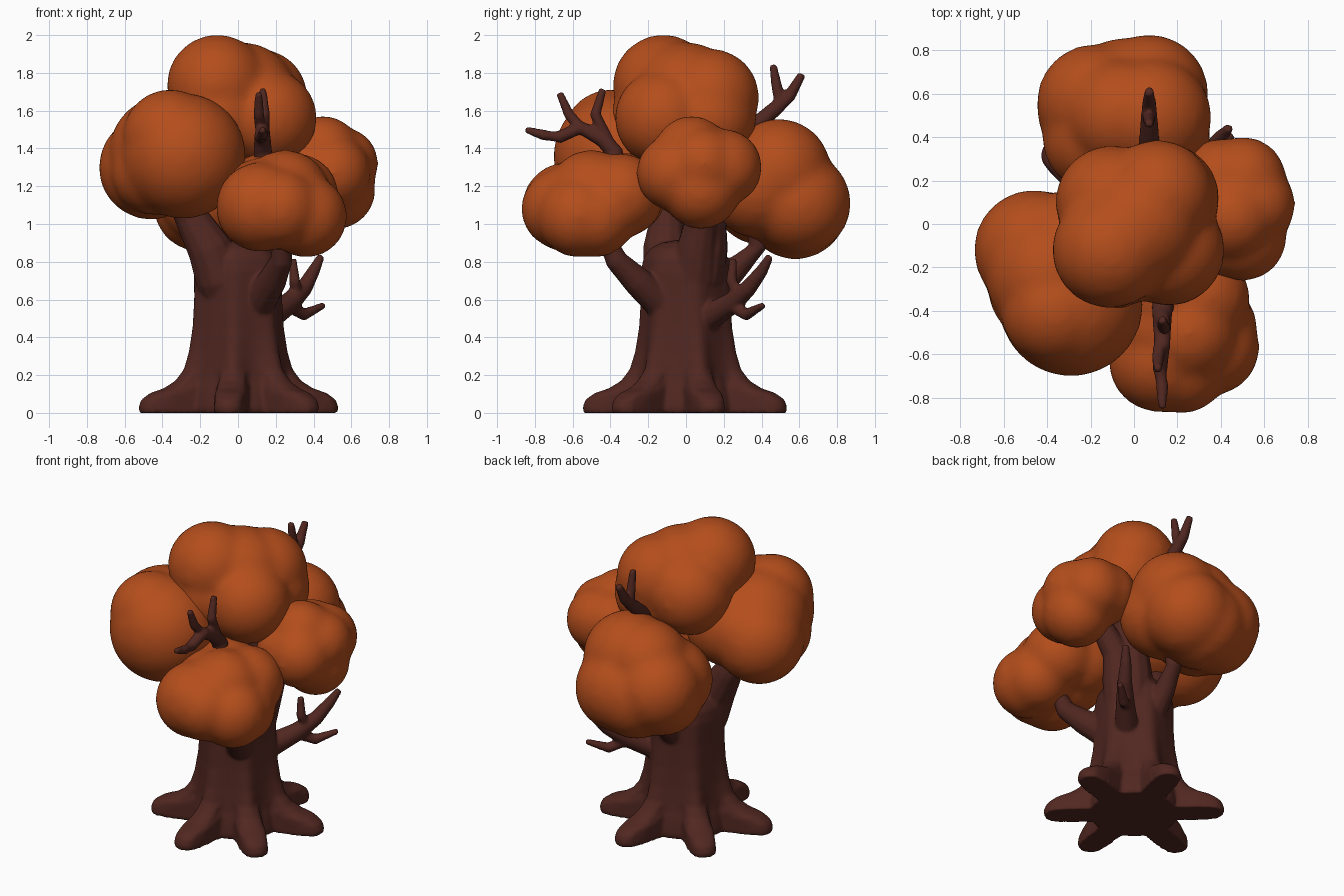
import bpy, bmesh, math
from mathutils import Vector, Matrix


def material(name, rgb):
    m = bpy.data.materials.new(name)
    m.diffuse_color = (*rgb, 1)
    return m


BARK = material("dark brown bark", (0.082, 0.020, 0.0145))
LEAF = material("orange leaves", (0.455, 0.075, 0.0115))


def finish(name, bm, mat, voxel, smooth):
    """Fuse overlapping closed pieces into one soft skin."""
    bmesh.ops.recalc_face_normals(bm, faces=bm.faces)
    me = bpy.data.meshes.new(name)
    bm.to_mesh(me)
    bm.free()
    me.materials.append(mat)
    ob = bpy.data.objects.new(name, me)
    bpy.context.collection.objects.link(ob)
    r = ob.modifiers.new("fuse", 'REMESH')
    r.mode = 'VOXEL'
    r.voxel_size = voxel
    r.use_smooth_shade = True
    s = ob.modifiers.new("soften", 'SMOOTH')
    s.factor = 0.5
    s.iterations = smooth


def loft(bm, rings):
    """Skin a list of point rings and cap both ends."""
    rows = [[bm.verts.new(p) for p in ring] for ring in rings]
    n = len(rows[0])
    for a, b in zip(rows, rows[1:]):
        for i in range(n):
            j = (i + 1) % n
            bm.faces.new((a[i], a[j], b[j], b[i]))
    bm.faces.new(rows[0][::-1])
    bm.faces.new(rows[-1])


def tube(bm, path, n=12):
    """Tapered branch along (x, y, z, radius) points."""
    pts = [Vector(p[:3]) for p in path]
    rings = []
    for i, p in enumerate(pts):
        d = (pts[min(i + 1, len(pts) - 1)] - pts[max(i - 1, 0)]).normalized()
        u = d.cross(Vector((0.31, 0.9, 0.1))).normalized()
        v = d.cross(u)
        r = path[i][3]
        rings.append([p + (u * math.cos(t) + v * math.sin(t)) * r
                      for t in (2 * math.pi * k / n for k in range(n))])
    loft(bm, rings)


# trunk with six spreading roots: (z, radius between roots, radius along roots)
PROFILE = [(0, .27, .545), (.03, .275, .55), (.07, .27, .535), (.105, .265, .485),
           (.13, .26, .41), (.17, .25, .345), (.23, .24, .30), (.32, .232, .272),
           (.45, .225, .25), (.6, .222, .24), (.75, .225, .24), (.82, .215, .225),
           (.87, .185, .19), (.9, .13, .135), (.915, .05, .05)]
ROOTS = [math.radians(a) for a in (16, 76, 138, 198, 264, 318)]
bm = bmesh.new()
rings = []
for z, core, root in PROFILE:
    ring = []
    for k in range(180):
        t = 2 * math.pi * k / 180
        d = min(abs(math.remainder(t - a, 2 * math.pi)) for a in ROOTS)
        # root outline: a parallel-sided, round-ended bar
        w = .085
        s = min(abs(math.sin(d)) * (root - .03) / w, 1)
        end = root - w + w * math.sqrt(1 - s * s)
        bar = min(end, w / max(math.sin(d), .01))
        r = max(core, bar) if root > .33 else core + (root - core) * math.exp(-(d / .25) ** 2)
        ring.append((r * math.cos(t), r * math.sin(t), z))
    rings.append(ring)
loft(bm, rings)

# main limbs forking from the trunk top
tube(bm, [(-.06, -.06, .5, .08), (-.09, -.09, .7, .135), (-.15, -.11, .87, .12),
          (-.25, -.10, 1.04, .09), (-.36, -.13, 1.25, .06)])
tube(bm, [(.05, .04, .5, .08), (.08, .07, .72, .135), (.1, .09, .88, .135), (.11, .10, 1.02, .115),
          (.12, .08, 1.45, .08)])
tube(bm, [(.06, .02, .5, .08), (.11, .04, .72, .13), (.16, .06, .88, .11), (.21, .08, 1.02, .085),
          (.36, .06, 1.25, .06)])
# front limb, rising through the leaves to a forked tip
tube(bm, [(.05, -.05, .5, .06), (.12, -.15, .60, .09), (.18, -.26, .70, .078), (.23, -.37, .81, .06),
          (.24, -.43, .95, .05), (.18, -.38, 1.2, .05), (.13, -.38, 1.38, .05), (.13, -.44, 1.45, .045),
          (.13, -.56, 1.51, .038), (.12, -.67, 1.46, .035), (.13, -.75, 1.47, .03), (.13, -.85, 1.50, .018)])
tube(bm, [(.12, -.55, 1.5, .03), (.11, -.62, 1.58, .029), (.11, -.67, 1.695, .02)])
tube(bm, [(.13, -.42, 1.45, .035), (.14, -.48, 1.58, .03), (.13, -.44, 1.715, .021)])
# back limb, rising through the leaves to a forked tip
tube(bm, [(-.02, .05, .5, .06), (-.02, .15, .65, .085), (-.02, .27, .77, .065), (0, .38, .88, .05),
          (.05, .34, 1.25, .045), (.07, .34, 1.5, .05), (.07, .46, 1.60, .042), (.07, .55, 1.68, .034),
          (.07, .615, 1.795, .022)])
tube(bm, [(.07, .5, 1.63, .03), (.07, .48, 1.73, .029), (.07, .46, 1.845, .02)])
# low bare twig
tube(bm, [(.08, .04, .44, .05), (.15, .11, .5, .075), (.27, .24, .58, .058), (.35, .33, .66, .045),
          (.4, .40, .75, .034), (.44, .445, .83, .021)])
tube(bm, [(.31, .28, .61, .033), (.30, .24, .7, .03), (.29, .25, .815, .02)])
tube(bm, [(.26, .24, .57, .035), (.35, .32, .52, .033), (.455, .41, .57, .018)])
finish("trunk_and_branches", bm, BARK, .011, 4)

# leaf clumps: overlapping round lobes (x, y, z, radius)
CLUMPS = {
    "top_leaves": [(-.11, -.12, 1.735, .265), (.11, .13, 1.67, .255), (.16, -.12, 1.56, .255),
                   (-.1, .1, 1.6, .26), (-.1, -.15, 1.57, .24), (.14, .12, 1.56, .25), (.02, 0, 1.67, .29)],
    "left_leaves": [(-.29, -.37, 1.36, .33), (-.46, -.12, 1.30, .275), (-.25, -.10, 1.36, .265),
                    (-.44, -.3, 1.28, .23), (-.36, -.40, 1.46, .25), (-.38, -.24, 1.38, .30)],
    "right_leaves": [(.45, .03, 1.37, .20), (.5, .2, 1.30, .20), (.5, -.06, 1.27, .20),
                     (.55, .09, 1.32, .19), (.52, .08, 1.18, .205), (.4, .2, 1.31, .19), (.4, -.06, 1.28, .18)],
    "front_leaves": [(.12, -.63, 1.09, .235), (.25, -.5, 1.16, .23), (.36, -.57, 1.04, .215),
                     (.31, -.34, 1.15, .22), (.14, -.32, 1.16, .215), (.22, -.66, 1.08, .21),
                     (.36, -.48, 1.03, .205), (.12, -.46, 1.12, .225)],
    "back_leaves": [(-.18, .56, 1.15, .265), (.07, .60, 1.11, .27), (.08, .49, 1.28, .275),
                    (.08, .38, 1.2, .27), (-.16, .4, 1.15, .26), (-.04, .58, 1.09, .275),
                    (-.06, .5, 1.28, .26), (-.2, .53, 1.10, .245)],
}
for name, lobes in CLUMPS.items():
    bm = bmesh.new()
    for x, y, z, r in lobes:
        bmesh.ops.create_icosphere(bm, subdivisions=3, radius=r + .005, matrix=Matrix.Translation((x, y, z)))
    finish(name, bm, LEAF, .024, 12)
